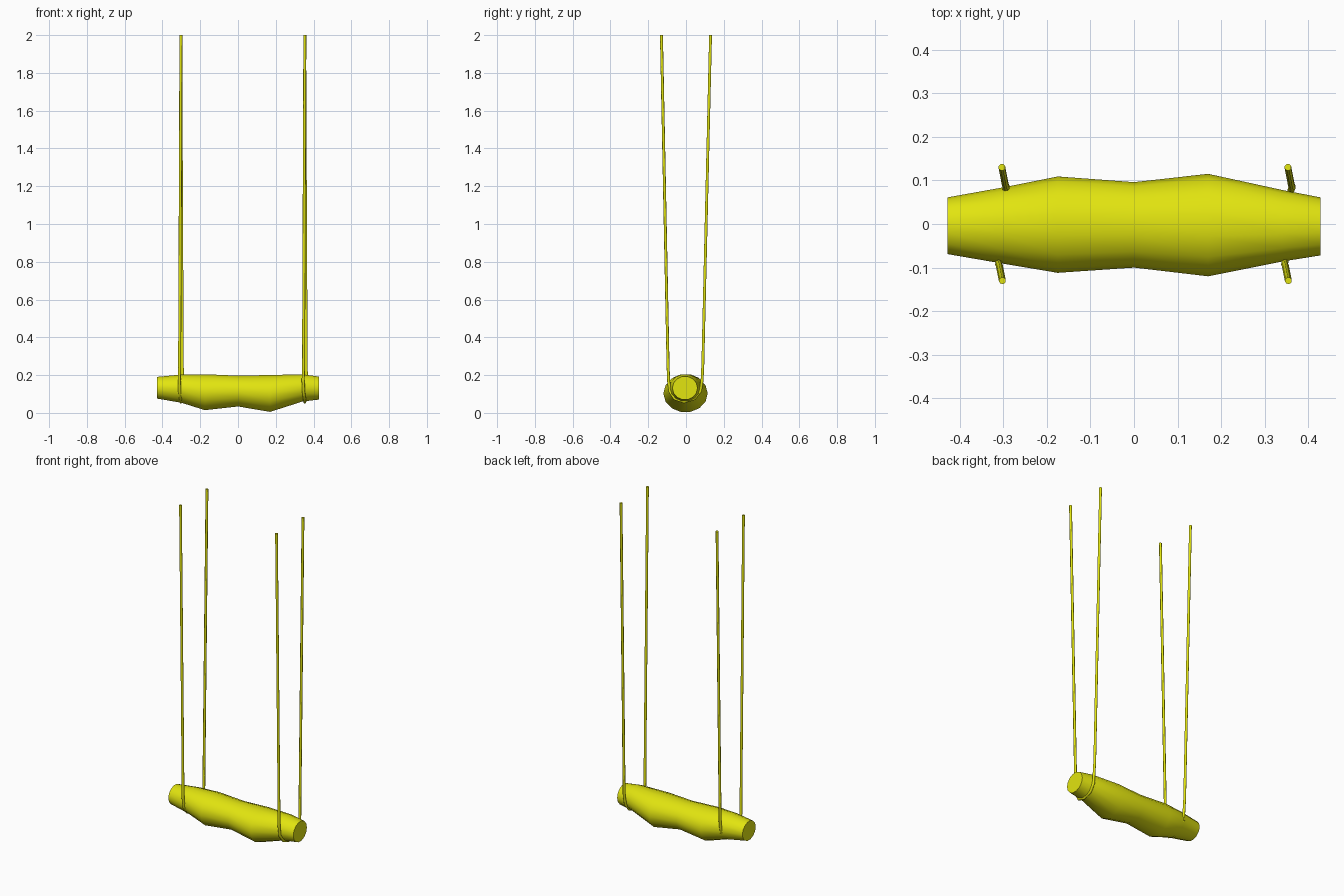
import bpy, bmesh, math

cube = bpy.data.objects.get("Cube")
if cube:
    bpy.data.objects.remove(cube)

yellow = bpy.data.materials.new("yellow")
yellow.use_nodes = True
colour = (0.76, 0.78, 0.005, 1)
yellow.diffuse_color = colour
bsdf = yellow.node_tree.nodes["Principled BSDF"]
bsdf.inputs["Base Color"].default_value = colour
bsdf.inputs["Roughness"].default_value = 0.8


def finish(obj, angle):
    """Apply the material and smooth shading."""
    obj.data.materials.append(yellow)
    bpy.ops.object.select_all(action="DESELECT")
    obj.select_set(True)
    bpy.context.view_layer.objects.active = obj
    bpy.ops.object.shade_smooth_by_angle(angle=math.radians(angle))


def make_log(name, stations, sides=14):
    """Loft rounded sections: x, y min, y max, z min, z max."""
    bm = bmesh.new()
    rings = []
    for x, y0, y1, z0, z1 in stations:
        ring = []
        for i in range(sides):
            a = math.tau * i / sides
            y = (y0 + y1) / 2 + (y1 - y0) / 2 * math.cos(a)
            z = (z0 + z1) / 2 + (z1 - z0) / 2 * math.sin(a)
            ring.append(bm.verts.new((x, y, z)))
        rings.append(ring)
    for a, b in zip(rings, rings[1:]):
        for i in range(sides):
            j = (i + 1) % sides
            bm.faces.new((a[i], a[j], b[j], b[i]))
    bm.faces.new(rings[0])
    bm.faces.new(rings[-1])
    bmesh.ops.recalc_face_normals(bm, faces=bm.faces)
    mesh = bpy.data.meshes.new(name)
    bm.to_mesh(mesh)
    bm.free()
    obj = bpy.data.objects.new(name, mesh)
    bpy.context.collection.objects.link(obj)
    finish(obj, 50)


def make_rope(name, x, radius=0.008):
    """Sweep a round cord down the front, under the log and up the back."""
    path = [(0, -0.13, 2), (-0.007, -0.095, 0.25), (-0.009, -0.092, 0.17),
            (-0.007, -0.086, 0.115), (-0.002, -0.06, 0.075), (0, -0.01, 0.058),
            (0.002, 0.045, 0.075), (0.006, 0.077, 0.115), (0.009, 0.085, 0.17),
            (0.007, 0.089, 0.25), (-0.001, 0.13, 2)]
    curve = bpy.data.curves.new(name, "CURVE")
    curve.dimensions = "3D"
    curve.bevel_depth = radius
    curve.bevel_resolution = 2
    curve.use_fill_caps = True
    spline = curve.splines.new("POLY")
    spline.points.add(len(path) - 1)
    for point, (dx, y, z) in zip(spline.points, path):
        point.co = (x + dx, y, z, 1)
    obj = bpy.data.objects.new(name, curve)
    bpy.context.collection.objects.link(obj)
    bpy.ops.object.select_all(action="DESELECT")
    obj.select_set(True)
    bpy.context.view_layer.objects.active = obj
    bpy.ops.object.convert(target="MESH")
    finish(bpy.context.object, 60)


# Log seat with two swellings and blunt ends
make_log("log_seat", [
    (-0.428, -0.069, 0.061, 0.074, 0.192),
    (-0.30, -0.091, 0.084, 0.052, 0.205),
    (-0.175, -0.112, 0.109, 0.012, 0.207),
    (0.0, -0.100, 0.096, 0.032, 0.199),
    (0.17, -0.120, 0.115, 0.003, 0.203),
    (0.34, -0.086, 0.078, 0.058, 0.206),
    (0.428, -0.072, 0.061, 0.069, 0.194),
])

# One hanging rope loop near each end
make_rope("right_rope", -0.302)
make_rope("left_rope", 0.354)
